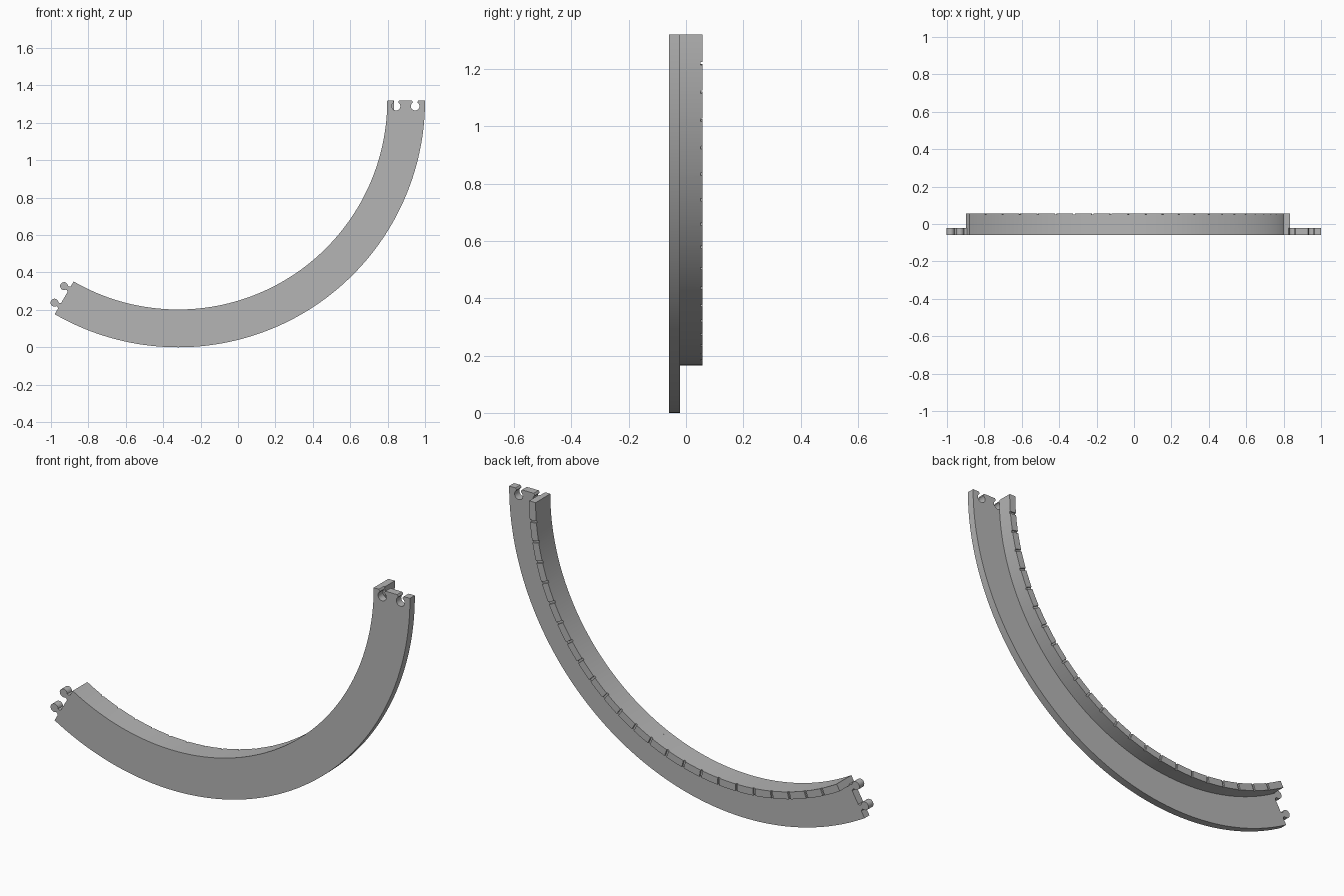
import bpy, bmesh
from math import sin, cos, acos, pi, radians

cube = bpy.data.objects.get("Cube")
if cube:
    bpy.data.objects.remove(cube)

CX, CZ = -0.32, 1.32             # centre of the arc
R_IN, R_WALL, R_OUT = 1.118, 1.154, 1.32
SWEEP = 120                      # degrees, clockwise from +x
Y_FRONT, Y_STEP, Y_BACK = -0.06, -0.021, 0.057
PEGS = (1.165, 1.267)            # radii of the connector centres

grey = bpy.data.materials.new("light grey plastic")
grey.use_nodes = True
colour = (0.46, 0.46, 0.46, 1)
grey.diffuse_color = colour
grey.node_tree.nodes["Principled BSDF"].inputs["Base Color"].default_value = colour


def finish(bm, name):
    bmesh.ops.recalc_face_normals(bm, faces=bm.faces)
    mesh = bpy.data.meshes.new(name)
    bm.to_mesh(mesh)
    bm.free()
    mesh.materials.append(grey)
    obj = bpy.data.objects.new(name, mesh)
    bpy.context.collection.objects.link(obj)
    bpy.ops.object.select_all(action="DESELECT")
    obj.select_set(True)
    bpy.context.view_layer.objects.active = obj
    bpy.ops.object.shade_smooth_by_angle(angle=radians(30))


def place(degrees, r, t=0.0, way=1):
    """Point at radius r, moved t along the tangent."""
    a = radians(degrees)
    return (CX + r * cos(a) - way * t * sin(a),
            CZ + r * sin(a) + way * t * cos(a))


def keyhole(radius, depth, neck, steps=20):
    """Round knob on a flared neck, as (across, outward) pairs."""
    start = -acos(neck / radius)
    span = pi - 2 * start
    knob = [(radius * cos(start + span * i / steps),
             depth + radius * sin(start + span * i / steps))
            for i in range(steps + 1)]
    flare = (neck + 0.001, 0.006)
    return ([(neck + 0.006, 0), flare] + knob
            + [(-flare[0], flare[1]), (-neck - 0.006, 0)])


# Flat curved base: one outline with pegs at one end and sockets at the other
outline = [place(-d, R_OUT) for d in range(SWEEP + 1)]
for r in reversed(PEGS):
    outline += [place(-SWEEP, r + u, t, -1) for u, t in keyhole(0.021, 0.032, 0.011)]
outline += [place(-d, R_IN) for d in range(SWEEP, -1, -1)]
for r in PEGS:
    outline += [place(0, r + u, -t) for u, t in reversed(keyhole(0.023, 0.031, 0.012))]

bm = bmesh.new()
face = bm.faces.new([bm.verts.new((x, Y_FRONT, z)) for x, z in outline])
extruded = bmesh.ops.extrude_face_region(bm, geom=[face], use_keep_orig=True)
moved = [v for v in extruded["geom"] if isinstance(v, bmesh.types.BMVert)]
bmesh.ops.translate(bm, verts=moved, vec=(0, Y_STEP - Y_FRONT, 0))
finish(bm, "curved_base")

# Raised inner wall with a small groove across its edge every five degrees
stations = []
for d in range(SWEEP + 1):
    if d % 5 == 0 and 0 < d < SWEEP:
        low = Y_BACK - 0.007
        stations += [(d - 0.28, Y_BACK), (d - 0.24, low), (d + 0.24, low), (d + 0.28, Y_BACK)]
    else:
        stations.append((d, Y_BACK))

bm = bmesh.new()
rings = []
for d, top in stations:
    (xi, zi), (xo, zo) = place(-d, R_IN), place(-d, R_WALL)
    corners = ((xi, Y_STEP, zi), (xo, Y_STEP, zo), (xo, top, zo), (xi, top, zi))
    rings.append([bm.verts.new(c) for c in corners])
for a, b in zip(rings, rings[1:]):
    for i in range(4):
        j = (i + 1) % 4
        bm.faces.new((a[i], a[j], b[j], b[i]))
bm.faces.new(rings[0])
bm.faces.new(rings[-1])
finish(bm, "grooved_inner_wall")
